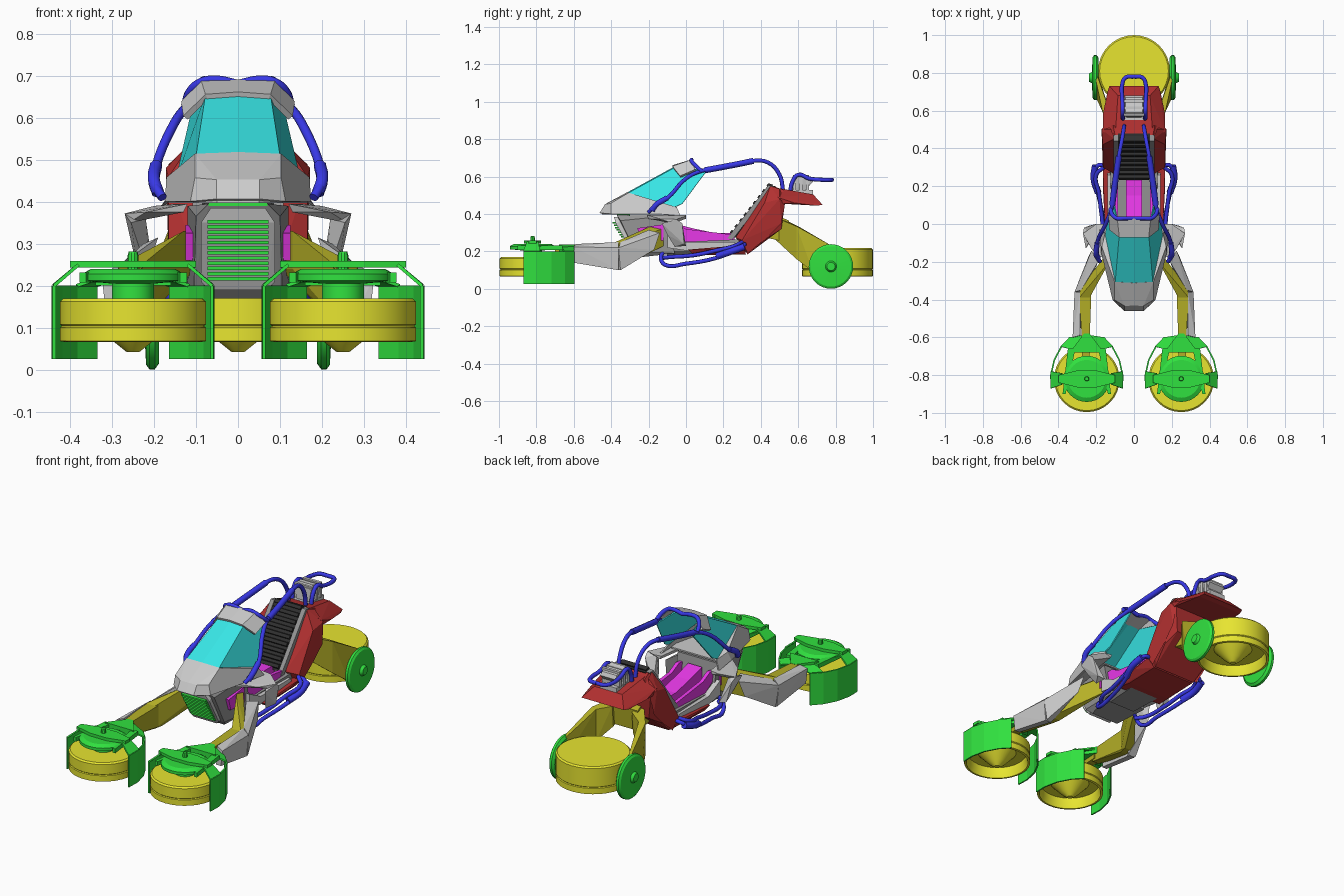
import bpy, bmesh, math
from mathutils import Matrix, Vector

if "Cube" in bpy.data.objects:
    bpy.data.objects.remove(bpy.data.objects["Cube"])


def colour(name, r, g, b):
    m = bpy.data.materials.new(name)
    m.diffuse_color = (r, g, b, 1)
    m.use_nodes = True
    m.node_tree.nodes["Principled BSDF"].inputs["Base Color"].default_value = m.diffuse_color
    return m


YEL, OLI = colour("yellow", .8, .78, .03), colour("olive", .46, .43, .02)
GRN, RED = colour("green", .03, .75, .05), colour("red", .45, .03, .03)
BLU, CYA = colour("blue", .04, .04, .8), colour("cyan", .04, .8, .8)
MAG, BLK = colour("magenta", .8, .04, .8), colour("black", .03, .03, .03)
DRK = colour("dark_grey", .3, .3, .3)


def finish(name, data, mat, mirror=False, thick=0):
    ob = bpy.data.objects.new(name, data)
    bpy.context.collection.objects.link(ob)
    if mat:
        data.materials.append(mat)
    if thick:
        s = ob.modifiers.new("Solid", 'SOLIDIFY')
        s.thickness, s.offset = thick, 0
    if mirror:
        ob.modifiers.new("Mirror", 'MIRROR')
    return ob


def bm_object(name, bm, mat, **kw):
    bmesh.ops.recalc_face_normals(bm, faces=bm.faces)
    me = bpy.data.meshes.new(name)
    bm.to_mesh(me)
    bm.free()
    return finish(name, me, mat, **kw)


def hull(name, pts, mat=None, sym=False, mirror=False):
    """Convex faceted solid; sym adds the x-mirrored points to the same solid."""
    bm = bmesh.new()
    for x, y, z in pts:
        bm.verts.new((x, y, z))
        if sym:
            bm.verts.new((-x, y, z))
    r = bmesh.ops.convex_hull(bm, input=bm.verts)
    bmesh.ops.delete(bm, geom=list({v for v in r["geom_interior"] if isinstance(v, bmesh.types.BMVert)}), context='VERTS')
    bmesh.ops.dissolve_limit(bm, angle_limit=.02, verts=bm.verts, edges=bm.edges)
    return bm_object(name, bm, mat, mirror=mirror)


def box(name, x, y, z, mat=None, mirror=False):
    return hull(name, [(a, b, c) for a in x for b in y for c in z], mat, mirror=mirror)


def prism(name, prof, x0, x1, mat=None, mirror=False):
    """Side profile (y, z) extruded along x."""
    bm = bmesh.new()
    f = bm.faces.new([bm.verts.new((x0, y, z)) for y, z in prof])
    r = bmesh.ops.extrude_face_region(bm, geom=[f])
    bmesh.ops.translate(bm, vec=(x1 - x0, 0, 0), verts=[v for v in r["geom"] if isinstance(v, bmesh.types.BMVert)])
    return bm_object(name, bm, mat, mirror=mirror)


def panel(name, verts, faces, mat=None, thick=.008, mirror=True):
    bm = bmesh.new()
    vs = [bm.verts.new(v) for v in verts]
    for f in faces:
        bm.faces.new([vs[i] for i in f])
    return bm_object(name, bm, mat, mirror=mirror, thick=thick)


def lathe(name, prof, loc, mat, sideways=False, mirror=False, n=32):
    """Spin a (radius, height) profile; sideways turns the axis to x."""
    bm = bmesh.new()
    vs = [bm.verts.new((r, 0, h)) for r, h in prof]
    es = [bm.edges.new(p) for p in zip(vs, vs[1:])]
    bmesh.ops.spin(bm, geom=vs + es, cent=(0, 0, 0), axis=(0, 0, 1), angle=2 * math.pi, steps=n, use_duplicate=False)
    bmesh.ops.remove_doubles(bm, verts=bm.verts, dist=1e-5)
    m = Matrix.Translation(loc) @ (Matrix.Rotation(math.pi / 2, 4, 'Y') if sideways else Matrix())
    bm.transform(m)
    ob = bm_object(name, bm, mat, mirror=mirror)
    bpy.ops.object.select_all(action='DESELECT')
    ob.select_set(True)
    bpy.context.view_layer.objects.active = ob
    bpy.ops.object.shade_smooth_by_angle(angle=.5)
    return ob


def tube(name, pts, r=.011, mat=BLU, mirror=True):
    cu = bpy.data.curves.new(name, 'CURVE')
    cu.dimensions, cu.bevel_depth, cu.bevel_resolution, cu.use_fill_caps = '3D', r, 2, True
    cu.resolution_u = 5
    sp = cu.splines.new('BEZIER')
    sp.bezier_points.add(len(pts) - 1)
    for b, p in zip(sp.bezier_points, pts):
        b.co, b.handle_left_type, b.handle_right_type = p, 'AUTO', 'AUTO'
    return finish(name, cu, mat, mirror=mirror)


def duct(name, loc, r, top, mirror):
    # fan duct: closed top, open underside with pointed hub
    lathe(name, [(0, top), (r - .008, top), (r, top - .008), (r, .108), (r - .004, .104), (r, .1), (r, .068),
                 (r - .012, .066), (r - .02, .1), (r - .02, .125), (.1, .125), (.045, .066), (.015, .042), (0, .042)],
          loc, YEL, mirror=mirror)


# fan ducts
duct("front_duct", (.25, -.822, 0), .174, .17, True)
duct("rear_duct", (0, .81, 0), .19, .218, False)

# front duct lids, pivots and brackets
lathe("front_lid", [(0, .24), (.1, .24), (.122, .228), (.122, .212), (.05, .205), (.05, .165), (0, .165)], (.25, -.82, 0), GRN, mirror=True)
lathe("front_pivot", [(0, .282), (.01, .282), (.013, .272), (.013, .23), (0, .23)], (.25, -.82, 0), GRN, mirror=True, n=10)
hull("lid_crossbar", [(x, -.82 + s * d, z) for x, d in ((.1, .02), (.4, .02), (.2, .045), (.3, .045)) for s in (-1, 1) for z in (.243, .259)], GRN, mirror=True)
hull("lid_bracket", [(x, y, z) for x, y in ((.235, -.58), (.265, -.58), (.34, -.68), (.16, -.68)) for z in (.2, .238)], GRN, mirror=True)
for s, side in ((-1, "inner"), (1, "outer")):
    c = .25
    hull(f"{side}_bracket_arm", [(c + s * dx, y, z) for dx, y in ((.06, -.66), (.1, -.66), (.128, -.9), (.112, -.9)) for z in (.208, .232)], GRN, mirror=True)
    # curved fender shields
    arc = [(.188, -.87), (.19, -.80), (.172, -.72), (.135, -.65), (.088, -.6)]
    vs = [(c + s * x, y, z) for z in (.025, .2) for x, y in arc]
    panel(f"{side}_fender", vs, [(i, i + 1, i + 6, i + 5) for i in range(4)], GRN)
    panel(f"{side}_fender_flap", [(c + s * x, y, z) for x, y, z in ((.188, -.87, .2), (.19, -.78, .2), (.13, -.79, .25), (.13, -.85, .25))],
          [(0, 1, 2, 3)], GRN)
    panel(f"{side}_fender_link", [(c + s * x, y, z) for x, y, z in ((.135, -.65, .2), (.088, -.6, .2), (.02, -.59, .225), (.06, -.67, .225))],
          [(0, 1, 2, 3)], GRN)

# front arms
A = [(x, y, z) for x, y in ((.1, -.1), (.13, -.2)) for z in (.24, .33)]
K = [(x, y, z) for x, y in ((.225, -.34), (.285, -.34), (.235, -.39), (.29, -.39)) for z in (.12, .245)]
C = [(x, -.62, z) for x in (.235, .275) for z in (.165, .235)]
hull("front_upper_arm", A + K, OLI, mirror=True)
hull("front_lower_arm", K + C, OLI, mirror=True)
hull("duct_yoke", [(x, y, z) for x, y in ((.23, -.6), (.28, -.6), (.235, -.7), (.275, -.7)) for z in (.175, .215)], OLI, mirror=True)
hull("upper_arm_cover", [(.19, -.2, .315), (.225, -.14, .30), (.24, -.17, .21), (.28, -.35, .25), (.315, -.36, .22), (.305, -.35, .1), (.265, -.37, .1)], mirror=True)
hull("lower_arm_cover", [(.285, -.36, .25), (.315, -.36, .22), (.305, -.36, .1), (.27, -.36, .1), (.285, -.59, .24), (.325, -.6, .225), (.315, -.6, .14), (.285, -.6, .14)], mirror=True)

# shoulder guards
hull("shoulder_top", [(.12, -.21, .395), (.15, 0, .395), (.13, -.2, .375), (.2, 0, .39), (.27, -.05, .372), (.26, -.07, .35), (.22, -.14, .375), (.16, 0, .375)], mirror=True)
hull("shoulder_side", [(.27, -.05, .372), (.255, -.13, .35), (.265, -.02, .35), (.235, -.1, .29), (.24, -.01, .24), (.21, -.06, .225), (.2, 0, .23), (.22, -.06, .36)], mirror=True)

# nose body with grille
hull("nose_body", [(.07, -.37, .395), (.1, -.35, .365), (.105, -.27, .2), (.085, -.24, .17), (.12, -.06, .19), (.12, -.1, .39)], DRK, sym=True)
hull("grille_frame", [(.065, -.385, .385), (.088, -.375, .35), (.088, -.295, .21), (.07, -.285, .19), (.065, -.3, .385), (.08, -.24, .2)], None, sym=True)
for i in range(12):
    t = i / 11
    y, z = -.388 + .085 * t, .352 - .136 * t
    box("grille_slat", (-.073, .073), (y - .006, y + .04), (z - .0035, z + .0045), GRN)
box("nose_top_strip", (-.07, .07), (-.37, -.3), (.39, .403), GRN)
hull("nose_side_panel", [(x, y, z) for x in (.105, .125) for y, z in ((-.26, .325), (-.12, .345), (-.12, .26), (-.24, .26))], MAG, mirror=True)

# canopy shell: skirt, glass and visor
panel("canopy_skirt",
      [(0, -.458, .405), (.05, -.458, .405), (.11, -.40, .40), (.17, -.15, .40), (.178, -.03, .39),
       (0, -.31, .515), (.1, -.305, .512), (.168, -.12, .455), (.15, -.05, .435), (.1, -.4, .455), (.05, -.43, .45), (0, -.43, .45)],
      [(0, 1, 10, 11), (1, 2, 9, 10), (11, 10, 6, 5), (10, 9, 6), (2, 3, 7, 6, 9), (3, 4, 8, 7), (6, 7, 8)])
hull("canopy_floor", [(x, y, z) for x, y in ((.05, -.45), (.105, -.395), (.165, -.15), (.16, -.1)) for z in (.397, .405)], sym=True)
panel("canopy_glass", [(0, -.31, .515), (.098, -.305, .512), (.075, -.045, .655), (0, -.045, .66), (.15, -.06, .437), (.145, -.02, .455), (.105, .11, .63)],
      [(0, 1, 2, 3), (1, 4, 5, 6, 2)], CYA, thick=.006)
panel("canopy_visor", [(0, -.07, .655), (.075, -.07, .65), (.085, .03, .685), (0, .03, .685), (.125, -.03, .60), (.13, .05, .635)],
      [(0, 1, 2, 3), (1, 4, 5, 2)], thick=.014)

# cockpit tub, seat and backrest
hull("cockpit_tub", [(.1, -.12, .2), (.08, -.1, .18), (.115, -.05, .25), (.125, .28, .265), (.13, .3, .21), (.1, .3, .185)], DRK, sym=True)
prism("tub_side", [(-.1, .3), (0, .25), (.26, .25), (.28, .21), (0, .205), (-.1, .22)], .11, .14, None, mirror=True)
prism("seat", [(-.08, .355), (.03, .325), (.15, .3), (.26, .3), (.26, .25), (-.08, .25)], -.042, .042, MAG)
prism("seat_side_panel", [(-.16, .34), (-.06, .35), (.0, .32), (.25, .29), (.25, .26), (-.02, .25)], .085, .105, MAG, mirror=True)
prism("backrest", [(.24, .28), (.44, .55), (.48, .55), (.34, .26)], -.085, .085, BLK)
prism("backrest_frame", [(.22, .27), (.25, .265), (.47, .55), (.44, .555)], .085, .108, DRK, mirror=True)
for i in range(9):
    y, z = .25 + .196 * i / 8, .295 + .25 * i / 8
    hull("backrest_slat", [(x, y + a, z + b) for x in (-.08, .08) for a, b in ((-.016, .006), (-.006, .02), (.02, .012), (.006, -.016))], BLK)

# red rear body
hull("belly_pan", [(.155, .01, .21), (.14, .04, .185), (.165, .2, .215), (.165, .31, .235), (.13, .32, .185), (.13, .12, .18)], RED, sym=True)
hull("rear_shell", [(.1, .47, .548), (.1, .27, .25), (.13, .33, .185), (.15, .43, .27), (.13, .51, .32), (.155, .53, .465), (.11, .52, .53)], RED, sym=True)
hull("side_shell", [(.105, .265, .275), (.105, .45, .55), (.165, .42, .46), (.172, .5, .48), (.165, .3, .26), (.15, .33, .19), (.155, .44, .28), (.16, .51, .35), (.15, .53, .46), (.12, .5, .535)], RED, mirror=True)
hull("tail_deck", [(.1, .46, .545), (.165, .49, .49), (.16, .52, .455), (.09, .53, .525), (.085, .68, .505), (.13, .73, .45), (.14, .7, .445), (.165, .58, .46)], RED, sym=True)

# grey power unit on the tail
box("power_base", (-.05, .05), (.55, .68), (.505, .53))
hull("power_block", [(.04, .565, .53), (.04, .64, .53), (.05, .57, .6), (.05, .68, .575), (.045, .59, .615), (.045, .67, .595)], sym=True)
for y in (.58, .615, .65):
    box("power_fin", (-.054, .054), (y - .008, y + .008), (.525, .61))

# rear fork and hub discs
N = [(x, y, z) for x in (0, .1) for y, z in ((.4, .28), (.47, .40), (.53, .38), (.5, .25))]
F = [(x, y, z) for x, y in ((.13, .6), (.165, .59)) for z in (.16, .335)]
hull("fork_neck", [(.09, .4, .28), (.08, .46, .405), (.09, .55, .365), (.09, .54, .25)], OLI, sym=True)
hull("fork_bridge", [(.06, .46, .39), (.06, .46, .28), (.06, .56, .355), (.06, .55, .24)] + F, OLI, mirror=True)
hull("fork_blade", F + [(x, y, z) for x in (.192, .206) for y, z in ((.78, .23), (.8, .1), (.68, .09))], OLI, mirror=True)
lathe("hub_disc", [(0, -.015), (.105, -.015), (.119, -.005), (.119, .008), (.108, .016), (.03, .02), (.022, .034), (0, .034)], (.203, .775, .12), GRN, sideways=True, mirror=True)

# blue tube frame
tube("roll_bar", [(.18, -.2, .41), (.198, -.17, .44), (.195, -.1, .485), (.15, 0, .59), (.12, .08, .63), (.1, .22, .655), (.08, .36, .685), (.065, .44, .675), (.055, .5, .61), (.052, .52, .52)])
tube("roll_bar_sleeve", [(.115, .1, .634), (.1, .22, .656), (.08, .36, .684)], .016)
tube("roll_bar_lower_sleeve", [(.19, -.18, .42), (.2, -.16, .45), (.195, -.1, .487)], .015)
tube("front_hoop", [(.125, .08, .632), (.115, .05, .66), (.09, .03, .683), (.06, .03, .69), (0, .03, .68)])
tube("tail_handle", [(.058, .555, .51), (.06, .57, .575), (.06, .6, .61), (.062, .66, .59), (.062, .74, .583), (.045, .775, .583), (0, .78, .583)])
tube("skid_rail", [(.1, -.12, .2), (.13, -.135, .165), (.15, -.11, .128), (.16, 0, .135), (.19, .16, .165), (.215, .25, .2), (.19, .31, .235), (.15, .31, .24)])
tube("upper_skid_rail", [(.11, -.13, .165), (.15, -.09, .17), (.17, .04, .18), (.185, .16, .205), (.2, .26, .23), (.16, .3, .25)])
tube("skid_sleeve", [(.19, .165, .175), (.212, .24, .2), (.205, .31, .225)], .018)
